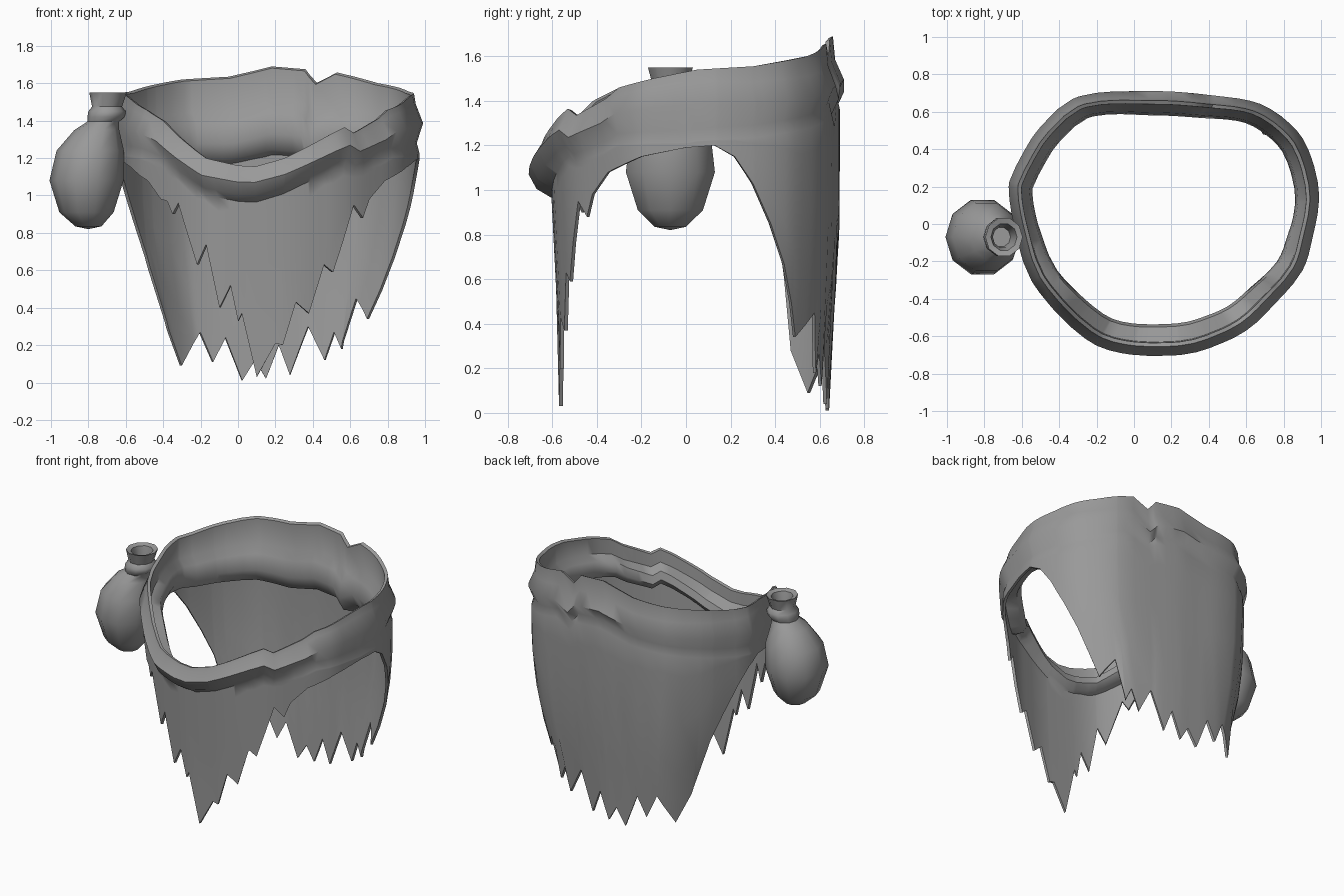
import bpy, bmesh, math

if "Cube" in bpy.data.objects:
    bpy.data.objects.remove(bpy.data.objects["Cube"])

grey = bpy.data.materials.new("grey cloth")
grey.diffuse_color = (0.32, 0.32, 0.32, 1)
grey.use_nodes = True
grey.node_tree.nodes["Principled BSDF"].inputs["Base Color"].default_value = grey.diffuse_color
CX = 0.165

# waist outline seen from above
OUTLINE = [(-.67, .2), (-.62, -.1), (-.55, -.3), (-.38, -.51), (-.2, -.65), (0, -.7), (.25, -.7),
           (.4, -.665), (.6, -.57), (.75, -.43), (.9, -.25), (.96, -.05), (.99, .15), (.95, .35),
           (.87, .5), (.68, .64), (.4, .69), (.1, .71), (-.3, .68), (-.5, .52), (-.62, .33)]
# hem points: front and back as (x, z), side arches as (y, z)
FRONT = [(-.38, .97), (-.35, .9), (-.32, .96), (-.22, .63), (-.17, .74), (-.1, .4), (-.04, .52), (0, .33),
         (.02, .37), (.1, .03), (.2, .21), (.24, .2), (.31, .43), (.38, .37), (.46, .63), (.51, .59),
         (.62, .95), (.67, .88)]
BACK = [(-.38, .28), (-.31, .09), (-.21, .27), (-.14, .11), (-.07, .24), (.02, .01), (.09, .12), (.15, .02),
        (.22, .2), (.28, .04), (.38, .3), (.47, .12), (.52, .27), (.56, .18), (.64, .45), (.7, .34)]
ARCH = [(-.42, .98), (-.35, 1.08), (-.2, 1.15), (0, 1.19), (.13, 1.2), (.22, 1.15), (.3, 1.03), (.38, .85),
        (.44, .67)]
# rim height: front and back as (x, z), sides as (y, z)
RIM_FRONT = [(-.4, 1.4), (-.3, 1.3), (-.17, 1.2), (0, 1.16), (.1, 1.155), (.25, 1.2), (.5, 1.33),
             (.57, 1.365), (.62, 1.335), (.75, 1.41)]
RIM_SIDE = [(-.3, 1.46), (-.15, 1.5), (.05, 1.54), (.3, 1.555)]
RIM_BACK = [(-.5, 1.58), (-.3, 1.62), (-.05, 1.635), (.18, 1.69), (.36, 1.675), (.42, 1.6), (.52, 1.66),
            (.75, 1.6)]


def angle(x, y):
    return math.atan2(y / .7, (x - CX) / .83) % math.tau


def interp(table, a, smooth=False):
    """Lookup in a sorted, wrapping list of (angle, values...)."""
    t = ([(p[0] - math.tau, *p[1:]) for p in table[-2:]] + table +
         [(p[0] + math.tau, *p[1:]) for p in table[:2]])
    for i in range(1, len(t) - 2):
        o, p, q, r = t[i - 1:i + 3]
        if p[0] <= a <= q[0]:
            w = max(q[0] - p[0], 1e-9)
            f = (a - p[0]) / w
            if not smooth:
                return [u + (v - u) * f for u, v in zip(p[1:], q[1:])]
            out = []
            for k in range(1, len(p)):
                m = (q[k] - o[k]) / (q[0] - o[0]) * w
                n = (r[k] - p[k]) / (r[0] - p[0]) * w
                out.append(p[k] * (2*f**3 - 3*f*f + 1) + m * (f**3 - 2*f*f + f)
                           + q[k] * (3*f*f - 2*f**3) + n * (f**3 - f*f))
            return out


ring = sorted((angle(x, y), x, y) for x, y in OUTLINE)


def at_offset(a, off):
    x, y = interp(ring, a, True)
    r = math.hypot(x - CX, y)
    return CX + (x - CX) * (1 + off / r), y * (1 + off / r)


def cloth(a, z, extra=0):
    """Hanging cloth: narrows towards the hem, more so at the back."""
    s = math.sin(a)
    x, y = at_offset(a, -.02 - .075 * max(-s, 0) ** 4 + extra)
    drop = min(max((1.15 - z) / .85, 0), 1)
    back = min(max(s * 2 + .3, 0), 1)
    narrow = .02 + back * (.18 if x > CX else .13)
    return CX + (x - CX) * (1 - narrow * drop ** 2), y * (1 - .07 * drop ** (3 if s > 0 else 1))


def find(lo, hi, test):
    return min((lo + (hi - lo) * i / 800 for i in range(801)), key=lambda a: abs(test(a)))


def around(front, side, back, place):
    """Convert front/side/back measurements to a list of (angle, z)."""
    h, pi = math.pi / 2, math.pi
    out = [(find(pi, 2 * pi, lambda a: place(a, z)[0] - x), z) for x, z in front]
    out += [(find(0, pi, lambda a: place(a, z)[0] - x), z) for x, z in back]
    for y, z in side:
        out.append((find(-h, h, lambda a: place(a % math.tau, z)[1] - y) % math.tau, z))
        out.append((find(h, 3 * h, lambda a: place(a, z)[1] - y), z))
    return sorted(out)


hem = around(FRONT, ARCH, BACK, cloth)
rim = around(RIM_FRONT, RIM_SIDE, RIM_BACK, lambda a, z: at_offset(a, -.05))


def make(name, columns, close_loop):
    """Skin columns of points into a closed shell."""
    bm = bmesh.new()
    cols = [[bm.verts.new(p) for p in c] for c in columns]
    for c, d in zip(cols, cols[1:] + cols[:1]):
        n = len(c)
        for i in range(n if close_loop else n - 1):
            j = (i + 1) % n
            bm.faces.new((c[i], c[j], d[j], d[i]))
    bmesh.ops.remove_doubles(bm, verts=bm.verts, dist=1e-4)
    bmesh.ops.recalc_face_normals(bm, faces=bm.faces)
    me = bpy.data.meshes.new(name)
    bm.to_mesh(me)
    bm.free()
    me.materials.append(grey)
    ob = bpy.data.objects.new(name, me)
    bpy.context.collection.objects.link(ob)
    bpy.context.view_layer.objects.active = ob
    ob.select_set(True)
    bpy.ops.object.shade_smooth_by_angle(angle=math.radians(50))
    ob.select_set(False)


# loincloth: rolled waistband running into the torn front and back panels
angles = []
for a in sorted([p[0] for p in hem] + [p[0] for p in ring] + [p[0] for p in rim]):
    if not angles or a - angles[-1] > .012 or any(a == p[0] for p in hem):
        angles.append(a)
columns = []
for a in angles:
    top, low = interp(rim, a)[0], interp(hem, a)[0]
    front, back = max(-math.sin(a), 0), max(math.sin(a), 0)
    base = max(top - .3 + .13 * front, low + .02)
    h = top - base
    bulge = .5 - .15 * back
    col = [(*at_offset(a, o), base + h * f) for o, f in
           ((-.07, .97), (-.05, 1), (-.04, .85 - .2 * back), (0, bulge), (-.035, .12))]
    levels = [base - .02 + (low - base + .02) * f for f in (0, .12, .4, .7, 1)]
    col += [(*cloth(a, z), z) for z in levels]
    # belt lining on the inside, deepest at the back
    lining = max(top - .3 - .15 * back + .1 * front, low + .004)
    g = top - lining
    col += [(*cloth(a, z, -.018), z) for z in (low + (lining - low) * f for f in (0, .3, .6, .9, .98))]
    thick = -.13 - .04 * front
    col += [(*at_offset(a, o), lining + g * f) for o, f in
            ((thick + .03, .01), (thick, .2), (thick + .015, .45), (-.075, .58))]
    columns.append(col)
make("loincloth", columns, True)

# pouch: round bag with a tied, open neck, as (centre x, z, radius)
PROFILE = [(-.8, .82, 0), (-.8, .835, .07), (-.81, .91, .145), (-.81, 1.08, .198), (-.79, 1.24, .18),
           (-.755, 1.35, .12), (-.72, 1.395, .085), (-.705, 1.42, .1), (-.7, 1.45, .1), (-.7, 1.475, .08),
           (-.695, 1.55, .1), (-.695, 1.54, .07), (-.7, 1.47, .055), (-.71, 1.4, .05), (-.71, 1.4, 0)]
SIDES = 10
make("pouch", [[(x + r * math.cos(k * math.tau / SIDES), -.07 + r * 1.06 * math.sin(k * math.tau / SIDES), z)
                for x, z, r in PROFILE] for k in range(SIDES)], False)
